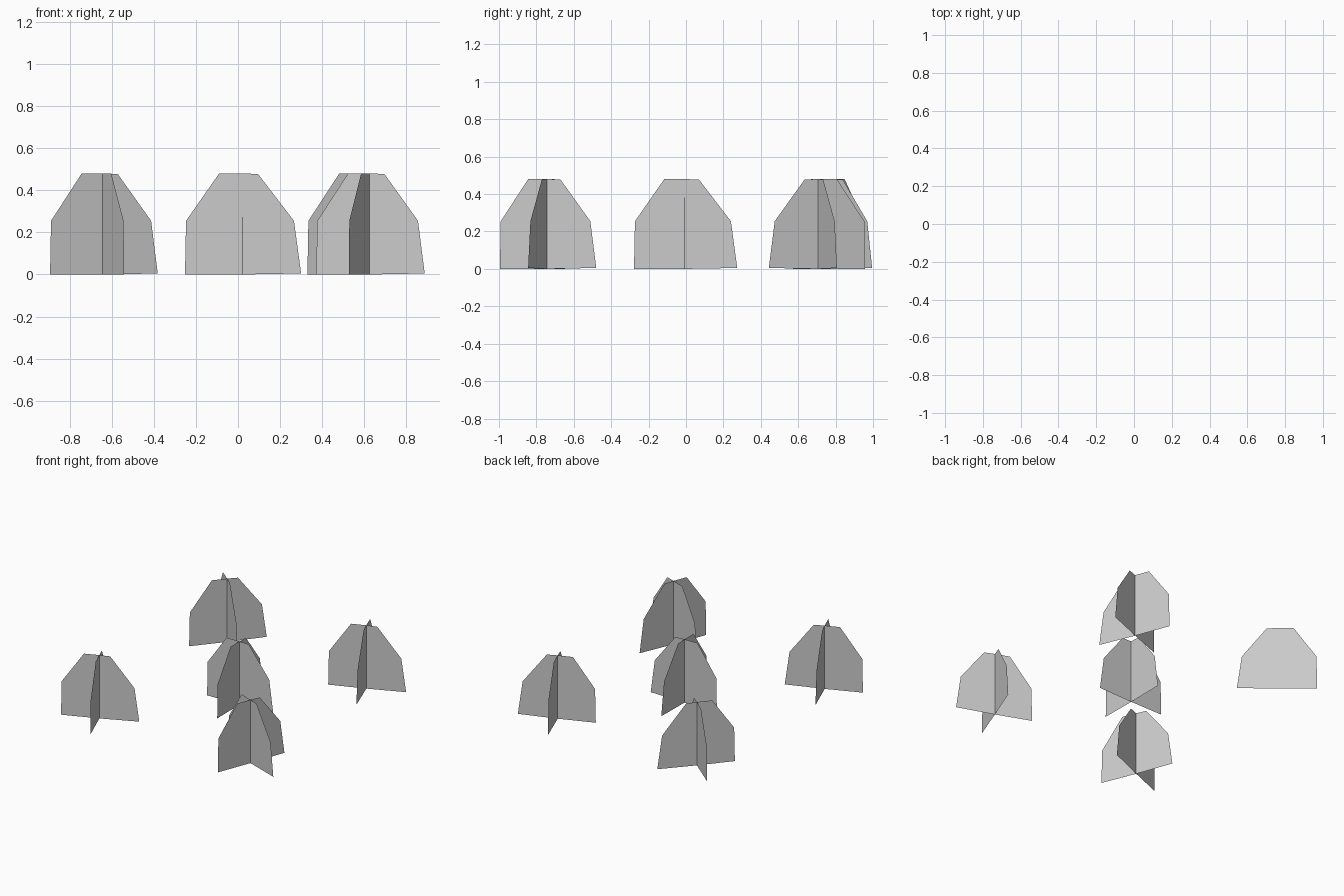
import bpy, bmesh
from math import radians, cos, sin

if "Cube" in bpy.data.objects:
    bpy.data.objects.remove(bpy.data.objects["Cube"])

# Outline of one leaf card: (distance from stem, height)
CARD = [(-0.27, 0), (0.0, 0), (0.282, 0.005), (0.248, 0.255),
        (0.077, 0.478), (0.0, 0.48), (-0.108, 0.48), (-0.265, 0.255)]

# Clumps: name, x, y, turn in degrees
CLUMPS = [
    ("grass_clump_centre", 0.018, -0.008, 0.5),
    ("grass_clump_front_left", -0.643, -0.743, 22),
    ("grass_clump_front_right", 0.624, -0.743, -21),
    ("grass_clump_back_right", 0.582, 0.706, -69),
    ("grass_clump_back_left", -0.637, 0.779, -40),
]


def add_card(bm, angle):
    c, s = cos(angle), sin(angle)
    bm.faces.new([bm.verts.new((d * c, d * s, z)) for d, z in CARD])


def make_clump(name, x, y, turn):
    # Two upright cards crossing at the stem
    bm = bmesh.new()
    for quarter in (0, 90):
        add_card(bm, radians(turn + quarter))
    mesh = bpy.data.meshes.new(name)
    bm.to_mesh(mesh)
    bm.free()
    obj = bpy.data.objects.new(name, mesh)
    obj.location = (x, y, 0)
    bpy.context.collection.objects.link(obj)


for clump in CLUMPS:
    make_clump(*clump)
